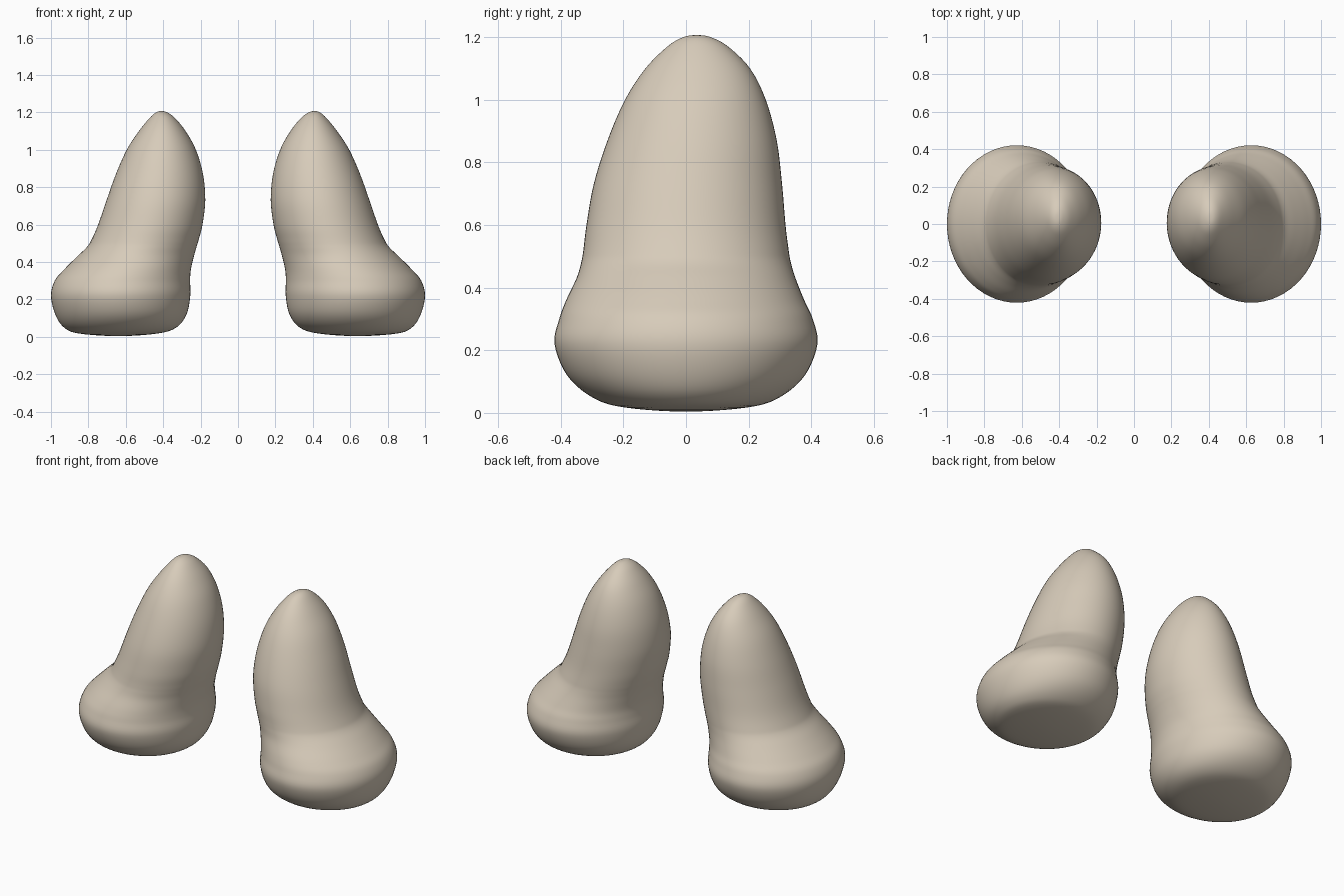
import bpy
import bmesh
import math
from mathutils import Vector

SIDES = 64
STEPS = 5

cube = bpy.data.objects.get("Cube")
if cube:
    bpy.data.objects.remove(cube, do_unlink=True)

# One warm clay colour
clay = bpy.data.materials.new("warm_beige_clay")
clay.use_nodes = True
colour = (0.68, 0.60, 0.49, 1)
clay.diffuse_color = colour
shader = next(n for n in clay.node_tree.nodes if n.type == "BSDF_PRINCIPLED")
shader.inputs["Base Color"].default_value = colour
shader.inputs["Roughness"].default_value = 0.7

# Cross-sections: height, inner x, outer x, front y, back y
SECTIONS = [
    (.004, .64, .64, 0, 0),
    (.018, .43, .85, -.2, .2),
    (.05, .33, .93, -.3, .3),
    (.12, .275, .977, -.38, .38),
    (.22, .255, 1, -.42, .42),
    (.3, .256, .98, -.405, .405),
    (.36, .252, .93, -.383, .378),
    (.43, .236, .86, -.35, .35),
    (.48, .222, .808, -.335, .335),
    (.52, .21, .783, -.328, .328),
    (.6, .19, .748, -.318, .318),
    (.73, .175, .703, -.295, .307),
    (.87, .187, .653, -.251, .29),
    (1, .225, .595, -.195, .255),
    (1.1, .28, .53, -.13, .205),
    (1.17, .337, .473, -.06, .135),
    (1.2, .378, .438, -.01, .08),
    (1.207, .408, .408, .035, .035),
]


def spline(a, b, c, d, t):
    """Smooth blend from b to c."""
    return b + ((c - a) * t + (2 * a - 5 * b + 4 * c - d) * t * t
                + (3 * b - a - 3 * c + d) * t ** 3) / 2


def flipped(row):
    """Section continued across a closed end."""
    z, x0, x1, y0, y1 = row
    return Vector((z, x1, x0, y1, y0))


def smooth_sections():
    rows = [flipped(SECTIONS[1])] + [Vector(s) for s in SECTIONS]
    rows.append(flipped(SECTIONS[-2]))
    result = []
    for i in range(1, len(rows) - 2):
        result += [spline(*rows[i - 1:i + 3], k / STEPS) for k in range(STEPS)]
    return result + [rows[-2]]


def build_form(name, side):
    """Loft the bulbous base and leaning rounded top as one skin."""
    bm = bmesh.new()
    sections = smooth_sections()

    def pole(row):
        z, x0, x1, y0, y1 = row
        return bm.verts.new((side * (x0 + x1) / 2, (y0 + y1) / 2, z))

    rings = []
    for z, x0, x1, y0, y1 in sections[1:-1]:
        ring = []
        for k in range(SIDES):
            a = math.tau * k / SIDES
            x = (x0 + x1) / 2 + math.cos(a) * (x1 - x0) / 2
            y = (y0 + y1) / 2 + math.sin(a) * (y1 - y0) / 2
            ring.append(bm.verts.new((side * x, y, z)))
        rings.append(ring)
    bottom, top = pole(sections[0]), pole(sections[-1])
    for k in range(SIDES):
        n = (k + 1) % SIDES
        bm.faces.new((bottom, rings[0][n], rings[0][k]))
        bm.faces.new((top, rings[-1][k], rings[-1][n]))
        for low, high in zip(rings, rings[1:]):
            bm.faces.new((low[k], low[n], high[n], high[k]))
    bmesh.ops.recalc_face_normals(bm, faces=bm.faces[:])
    for face in bm.faces:
        face.smooth = True
    mesh = bpy.data.meshes.new(name)
    bm.to_mesh(mesh)
    bm.free()
    mesh.materials.append(clay)
    obj = bpy.data.objects.new(name, mesh)
    bpy.context.collection.objects.link(obj)
    return obj


build_form("left_rounded_foot", 1)
build_form("right_rounded_foot", -1)
